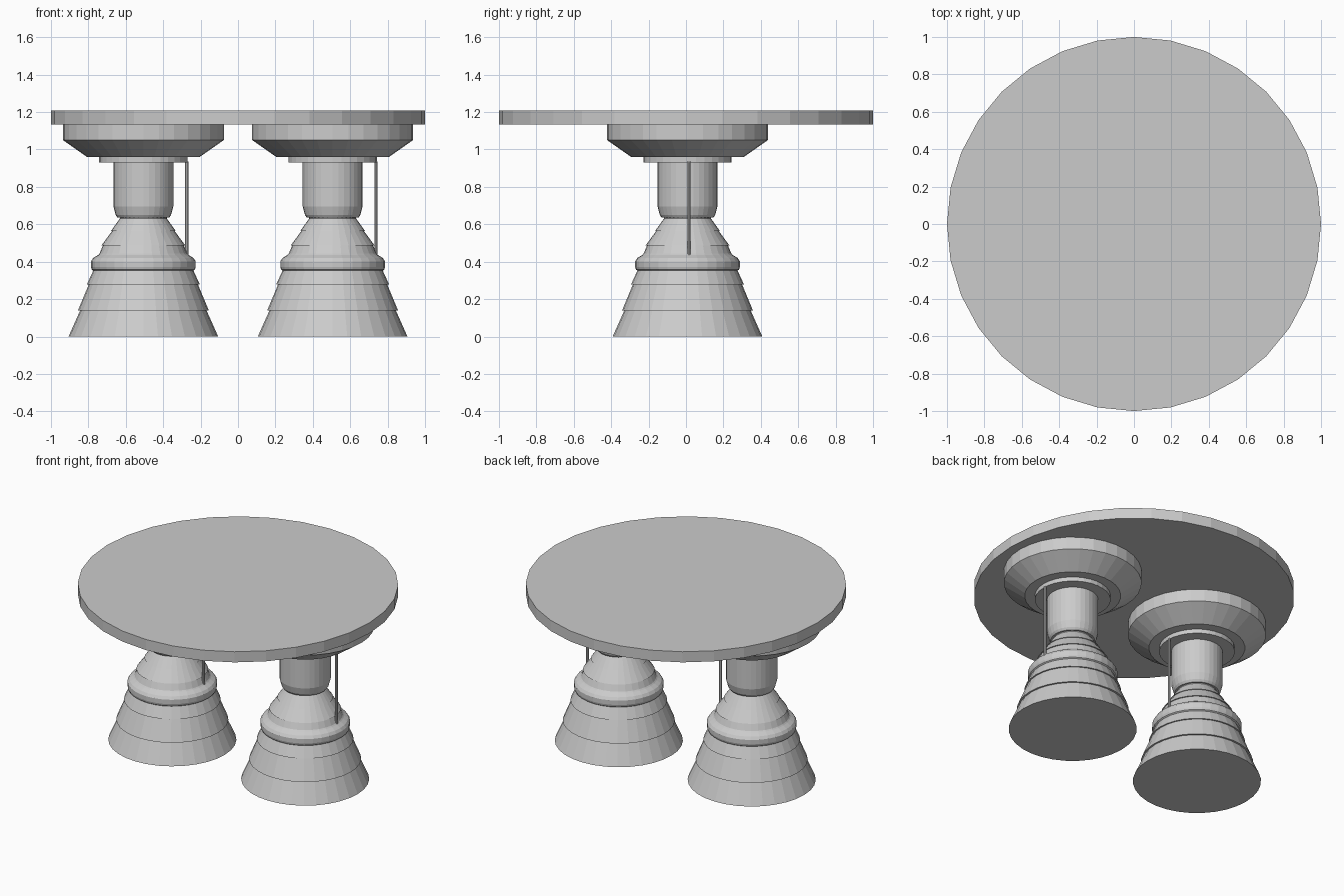
import bpy, bmesh
from math import cos, sin, tau

if "Cube" in bpy.data.objects:
    bpy.data.objects.remove(bpy.data.objects["Cube"])

SIDES = 32
OFFSET_X, OFFSET_Y = 0.506, 0.008


def lathe(name, profile, x=0.0, y=0.0, sides=SIDES):
    """Closed solid of revolution from (radius, z) points, bottom to top."""
    bm = bmesh.new()
    rings = [[bm.verts.new((x + r * cos(tau * i / sides), y + r * sin(tau * i / sides), z))
              for i in range(sides)] for r, z in profile]
    for low, high in zip(rings, rings[1:]):
        for i in range(sides):
            j = (i + 1) % sides
            bm.faces.new((low[i], low[j], high[j], high[i]))
    bm.faces.new(rings[0][::-1])
    bm.faces.new(rings[-1])
    mesh = bpy.data.meshes.new(name)
    bm.to_mesh(mesh)
    bm.free()
    obj = bpy.data.objects.new(name, mesh)
    bpy.context.collection.objects.link(obj)
    return obj


# Stepped bell: each tier slightly overhangs the one below
BELL = [(0.400, 0.0), (0.338, 0.139), (0.350, 0.139), (0.292, 0.278),
        (0.302, 0.278), (0.268, 0.352), (0.276, 0.358), (0.280, 0.372),
        (0.280, 0.402), (0.268, 0.420), (0.242, 0.436), (0.235, 0.443),
        (0.216, 0.487), (0.224, 0.487), (0.168, 0.563), (0.174, 0.563),
        (0.126, 0.630), (0.126, 0.640)]
BODY = [(0.138, 0.635), (0.148, 0.650), (0.160, 0.695), (0.160, 0.935)]
COLLAR = [(0.236, 0.930), (0.236, 0.965)]
MOUNT = [(0.300, 0.959), (0.430, 1.050), (0.430, 1.136)]
ROD = [(0.009, 0.43), (0.009, 0.935)]

# Round top plate
lathe("top_plate", [(1.0, 1.134), (1.0, 1.207)])

# Two identical pedestals
for side, x in (("left", -OFFSET_X), ("right", OFFSET_X)):
    for part, profile in (("bell", BELL), ("body", BODY), ("collar", COLLAR), ("mount", MOUNT)):
        lathe(f"{side}_{part}", profile, x, OFFSET_Y)
    # Thin rod between the bell and the collar
    lathe(f"{side}_rod", ROD, x + 0.232, 0.016, 8)
